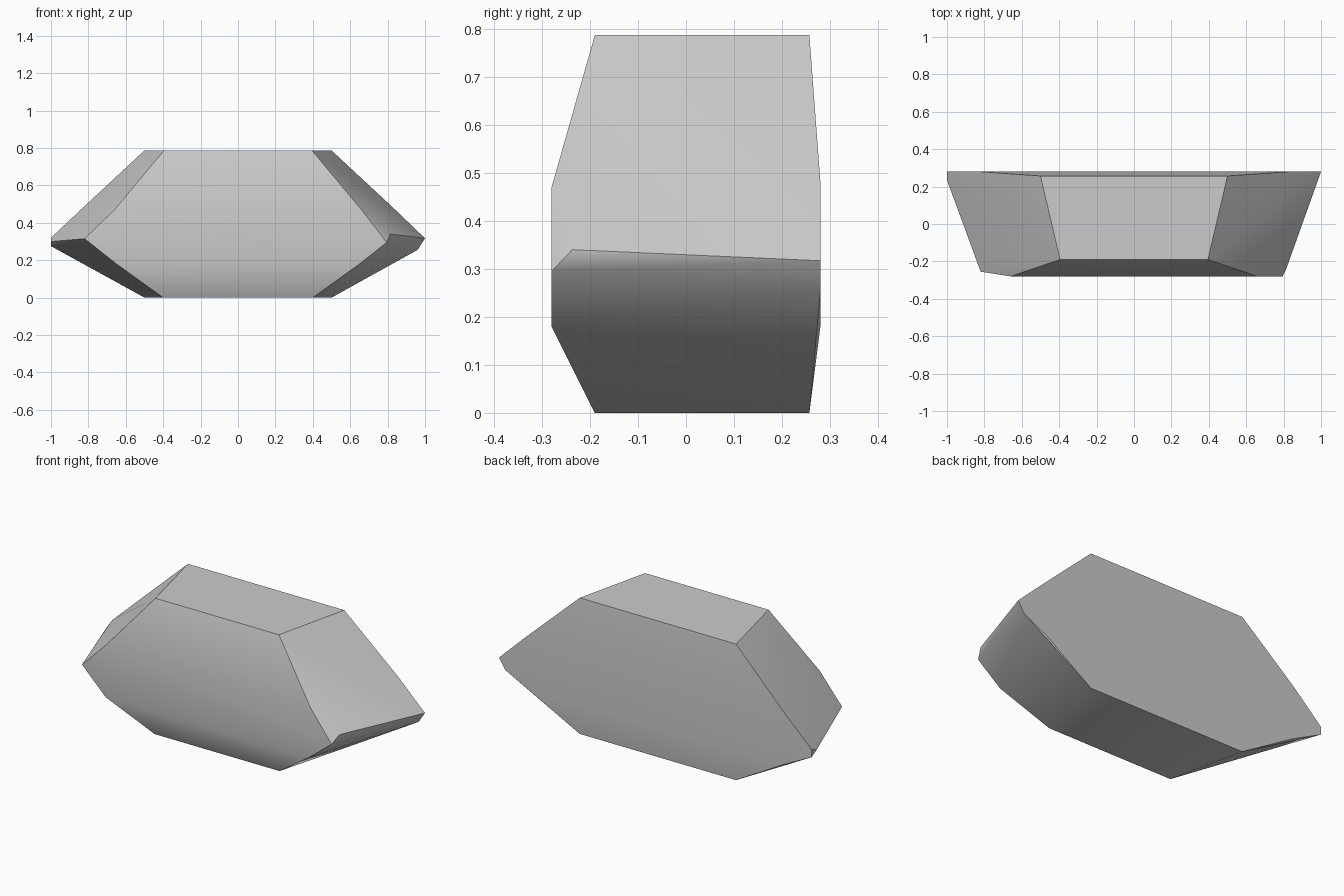
import bpy, bmesh, math

cube = bpy.data.objects.get("Cube")
if cube:
    bpy.data.objects.remove(cube, do_unlink=True)

# Stone colour
stone = bpy.data.materials.new("stone_grey")
stone.use_nodes = True
colour = (0.6, 0.6, 0.6, 1)
stone.diffuse_color = colour
stone.node_tree.nodes["Principled BSDF"].inputs["Base Color"].default_value = colour

# Mirrored corner pairs: flat top and base, then the front and back belts
pairs = [
    (0.5, 0.257, 0.787), (0.395, -0.19, 0.787),
    (0.5, 0.257, 0), (0.4, -0.19, 0),
    (0.66, -0.28, 0.47), (0.65, -0.28, 0.18),
    (0.83, 0.28, 0.48), (0.81, 0.28, 0.18),
]
corners = [(s * x, y, z) for x, y, z in pairs for s in (-1, 1)]

# Uneven end tips
corners += [(1, 0.28, 0.317), (0.96, 0.28, 0.255),
            (0.815, -0.237, 0.34), (0.795, -0.28, 0.295)]
corners += [(-1, 0.28, 0.32), (-1, 0.28, 0.275),
            (-1, 0.235, 0.3), (-0.82, -0.255, 0.315)]

# Faceted stone body
bm = bmesh.new()
for c in corners:
    bm.verts.new(c)
hull = bmesh.ops.convex_hull(bm, input=bm.verts)
loose = [v for v in bm.verts if not v.link_faces]
bmesh.ops.delete(bm, geom=loose, context="VERTS")
bmesh.ops.dissolve_limit(bm, angle_limit=math.radians(1),
                         verts=bm.verts, edges=bm.edges)
bmesh.ops.recalc_face_normals(bm, faces=bm.faces)
mesh = bpy.data.meshes.new("stone")
bm.to_mesh(mesh)
bm.free()
mesh.materials.append(stone)
rock = bpy.data.objects.new("stone", mesh)
bpy.context.collection.objects.link(rock)

# Soft belts, crisp rims
bpy.ops.object.select_all(action="DESELECT")
rock.select_set(True)
bpy.context.view_layer.objects.active = rock
bpy.ops.object.shade_smooth_by_angle(angle=math.radians(30))
